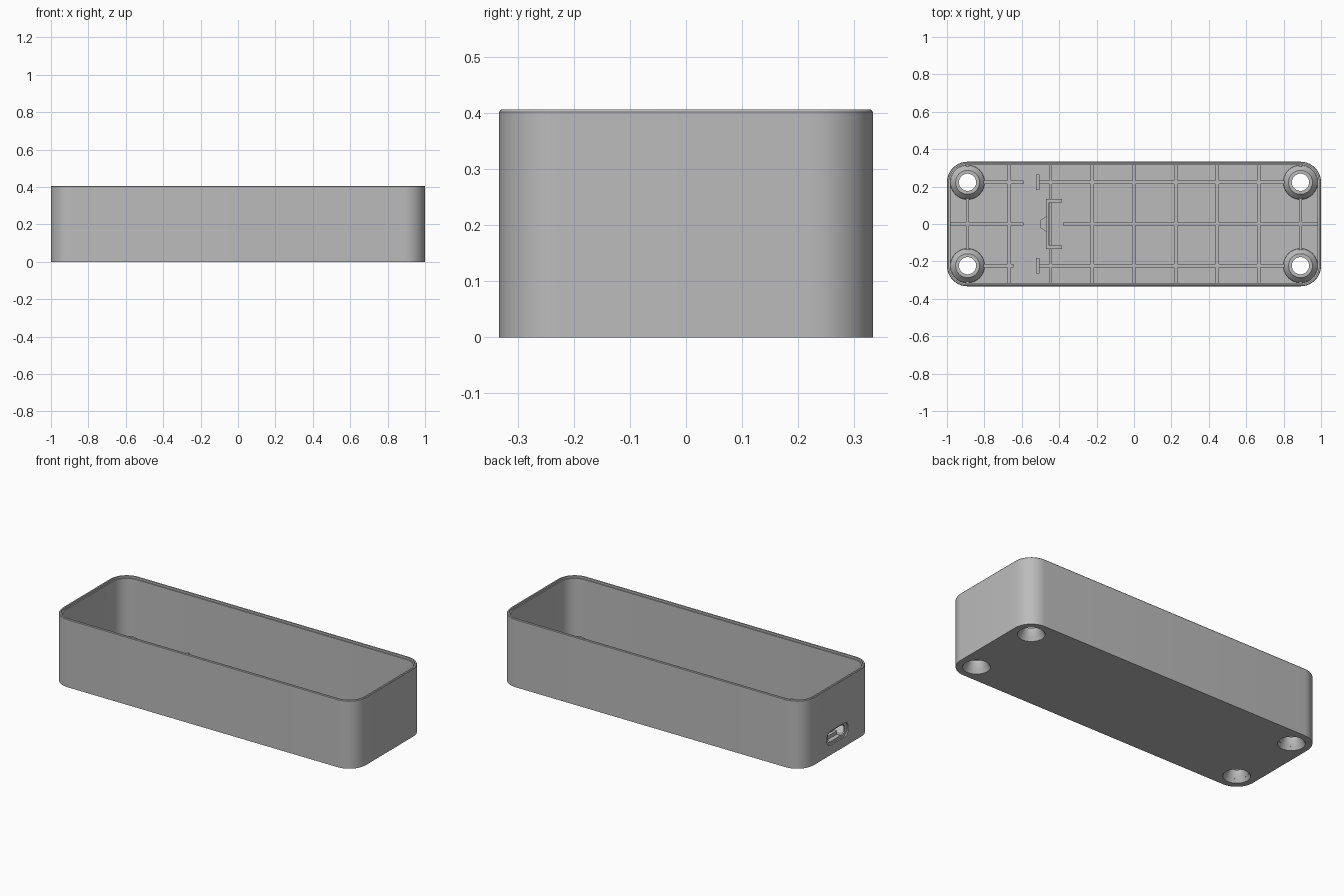
import bpy, bmesh
from math import cos, sin, pi, radians

if "Cube" in bpy.data.objects:
    bpy.data.objects.remove(bpy.data.objects["Cube"], do_unlink=True)

grey = bpy.data.materials.new("grey plastic")
grey.use_nodes = True
COLOUR = (0.50, 0.50, 0.50, 1)
grey.diffuse_color = COLOUR
grey.node_tree.nodes["Principled BSDF"].inputs["Base Color"].default_value = COLOUR

FLOOR, RIB_TOP, BOSS_TOP = 0.02, 0.04, 0.065
L, W, H, R, WALL = 2.0, 0.666, 0.406, 0.11, 0.018
BX, BY = L / 2 - R, W / 2 - R
PITCH = BX / 4


def finish(name, bm):
    bmesh.ops.recalc_face_normals(bm, faces=bm.faces)
    mesh = bpy.data.meshes.new(name)
    bm.to_mesh(mesh)
    bm.free()
    mesh.materials.append(grey)
    ob = bpy.data.objects.new(name, mesh)
    bpy.context.collection.objects.link(ob)
    return ob


def loft(name, rings, closed=False):
    """Skin matching rings; cap the ends, or join last to first."""
    bm = bmesh.new()
    rows = [[bm.verts.new(p) for p in ring] for ring in rings]
    pairs = list(zip(rows, rows[1:]))
    if closed:
        pairs.append((rows[-1], rows[0]))
    else:
        bm.faces.new(rows[0])
        bm.faces.new(rows[-1])
    for a, b in pairs:
        for i in range(len(a)):
            j = (i + 1) % len(a)
            bm.faces.new((a[i], a[j], b[j], b[i]))
    return finish(name, bm)


def rounded(w, d, r, n=12):
    """Outline of a rounded rectangle."""
    pts = []
    for k, (sx, sy) in enumerate(((1, 1), (-1, 1), (-1, -1), (1, -1))):
        for i in range(n + 1):
            a = (k + i / n) * pi / 2
            pts.append((sx * (w / 2 - r) + r * cos(a), sy * (d / 2 - r) + r * sin(a)))
    return pts


def circle(x, y, r, z, n=40):
    return [(x + r * cos(2 * pi * i / n), y + r * sin(2 * pi * i / n), z) for i in range(n)]


def shell_ring(inset, z):
    return [(x, y, z) for x, y in rounded(L - 2 * inset, W - 2 * inset, R - inset)]


def box(name, x0, x1, y0, y1, z1, z0=FLOOR - 0.005):
    return loft(name, [[(x0, y0, z), (x1, y0, z), (x1, y1, z), (x0, y1, z)] for z in (z0, z1)])


def cut(target, cutter):
    m = target.modifiers.new("cut", "BOOLEAN")
    m.operation, m.solver, m.object = "DIFFERENCE", "EXACT", cutter
    cutter.hide_render = True
    cutter.hide_set(True)


def smooth(ob):
    bpy.ops.object.select_all(action="DESELECT")
    bpy.context.view_layer.objects.active = ob
    ob.select_set(True)
    bpy.ops.object.shade_smooth_by_angle(angle=radians(30))


# Open tray with a chamfered, stepped rim
tray = loft("tray_shell", [
    shell_ring(0, 0), shell_ring(0, H - 0.004), shell_ring(0.003, H),
    shell_ring(0.011, H), shell_ring(0.011, H - 0.012),
    shell_ring(WALL, H - 0.012), shell_ring(WALL, FLOOR)])
smooth(tray)

# Tapered screw bosses and their countersunk holes
corners = [(sx, sy) for sx in (-1, 1) for sy in (-1, 1)]
for sx, sy in corners:
    x, y = sx * BX, sy * BY
    tag = ("left" if sx > 0 else "right") + ("_back" if sy > 0 else "_front")
    cutter = loft("hole_cutter_" + tag, [circle(x, y, 0.073, -0.01), circle(x, y, 0.073, 0.001),
                                         circle(x, y, 0.046, 0.048), circle(x, y, 0.046, 0.1)])
    cut(tray, cutter)
    boss = loft("screw_boss_" + tag, [
        circle(x, y, 0.092, FLOOR), circle(x, y, 0.09, 0.035), circle(x, y, 0.064, BOSS_TOP),
        circle(x, y, 0.046, BOSS_TOP), circle(x, y, 0.046, 0.048),
        circle(x, y, 0.062, FLOOR)], closed=True)
    smooth(boss)

# Rounded cable port through the right end wall, tapering inwards
port = loft("port_cutter", [[(x, y, z + 0.1) for y, z in rounded(w, h, h * 0.42)] for x, w, h in (
    (-1.01, 0.2, 0.085), (-0.992, 0.2, 0.085), (-0.99, 0.16, 0.062), (-0.95, 0.16, 0.062))])
cut(tray, port)

# Floor ribs across the tray
T = 0.009
half = W / 2 - WALL + 0.003
for i in range(-3, 4):
    x = i * PITCH
    t = T * 0.7 if i == -2 else T
    box(f"cross_rib_{i + 4}", x - t, x + t, -half, half, RIB_TOP)
for s in (-1, 1):
    x = s * BX
    box("end_rib", x - T, x + T, -BY + 0.08, BY - 0.08, RIB_TOP)
    for sy in (-1, 1):
        box("end_rib_stub", x - T, x + T, *sorted((sy * (BY + 0.075), sy * half)), RIB_TOP)

# Floor ribs along the tray, broken around the connector bay
END = L / 2 - WALL + 0.003
EDGE = BX - 0.08
for name, y, spans in (("back", BY, ((-EDGE, -0.59), (-0.52, EDGE))),
                       ("middle", 0, ((-END, -0.59), (-0.38, END))),
                       ("front", -BY, ((-EDGE, -0.645), (-0.52, EDGE)))):
    for x0, x1 in spans:
        box(f"long_rib_{name}", x0, x1, y - T, y + T, RIB_TOP - 0.0005)

# Connector board holder: stop wall, two arms and a wedge clip
box("board_stop", -0.47, -0.455, -0.13, 0.13, 0.09)
for s in (-1, 1):
    box("board_stop_arm", -0.47, -0.385, s * 0.125 - T, s * 0.125 + T, 0.0895)
    box("board_post", -0.524, -0.506, s * BY - 0.042, s * BY + 0.042, 0.08)
loft("board_clip", [[(-0.5, -0.02, z), (-0.465, -0.045, z), (-0.465, 0.045, z), (-0.5, 0.02, z)]
                    for z in (0.06, 0.1)])
